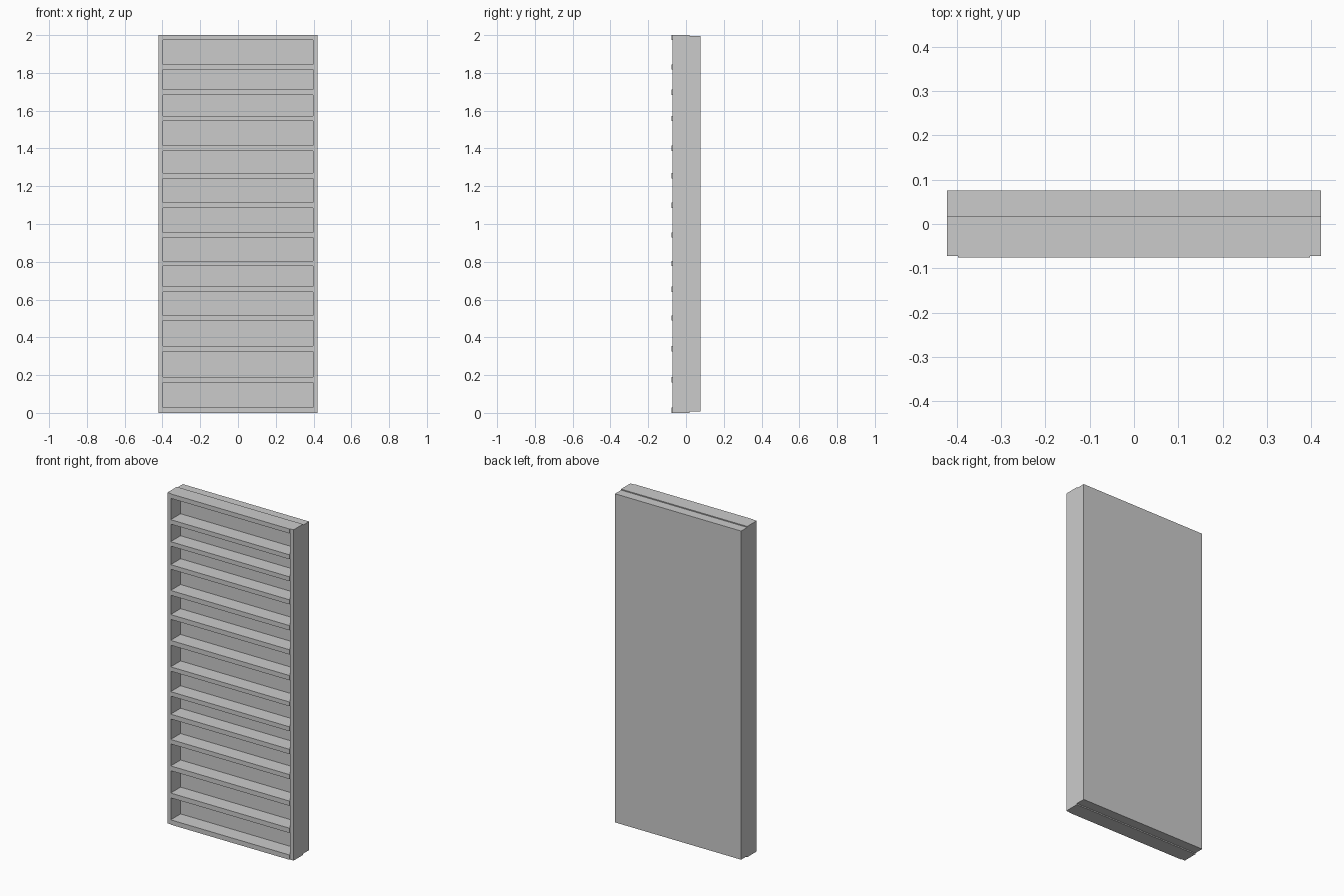
import bpy

if "Cube" in bpy.data.objects:
    bpy.data.objects.remove(bpy.data.objects["Cube"])

W = 0.422            # half width
INNER = 0.397        # half width of the openings
FRONT, BACK = -0.076, 0.076
SIDE_FRONT = -0.072  # sides sit slightly behind the shelf fronts
SPLIT = 0.018        # plane where the frame meets the back block


def box(name, x0, x1, y0, y1, z0, z1):
    bpy.ops.mesh.primitive_cube_add(
        size=1, location=((x0 + x1) / 2, (y0 + y1) / 2, (z0 + z1) / 2))
    ob = bpy.context.object
    ob.name = name
    ob.scale = (x1 - x0, y1 - y0, z1 - z0)
    bpy.ops.object.transform_apply(location=False, rotation=False, scale=True)
    return ob


# thick back block, a little shorter than the frame
box("back_panel", -W, W, SPLIT, BACK, 0.007, 1.994)

# upright sides
box("left_side", -W, -INNER, SIDE_FRONT, SPLIT, 0.0, 2.0)
box("right_side", INNER, W, SIDE_FRONT, SPLIT, 0.0, 2.0)

# bottom board, unevenly spaced shelves and top board (bottom z, top z)
boards = [(0.0, 0.029), (0.162, 0.191), (0.326, 0.355), (0.488, 0.515),
          (0.639, 0.668), (0.777, 0.804), (0.928, 0.954), (1.085, 1.114),
          (1.241, 1.270), (1.387, 1.416), (1.544, 1.572), (1.684, 1.711),
          (1.817, 1.844), (1.973, 2.0)]
for i, (z0, z1) in enumerate(boards):
    name = ("bottom_board" if i == 0 else
            "top_board" if i == len(boards) - 1 else f"shelf_{i}")
    box(name, -INNER, INNER, FRONT, SPLIT, z0, z1)
